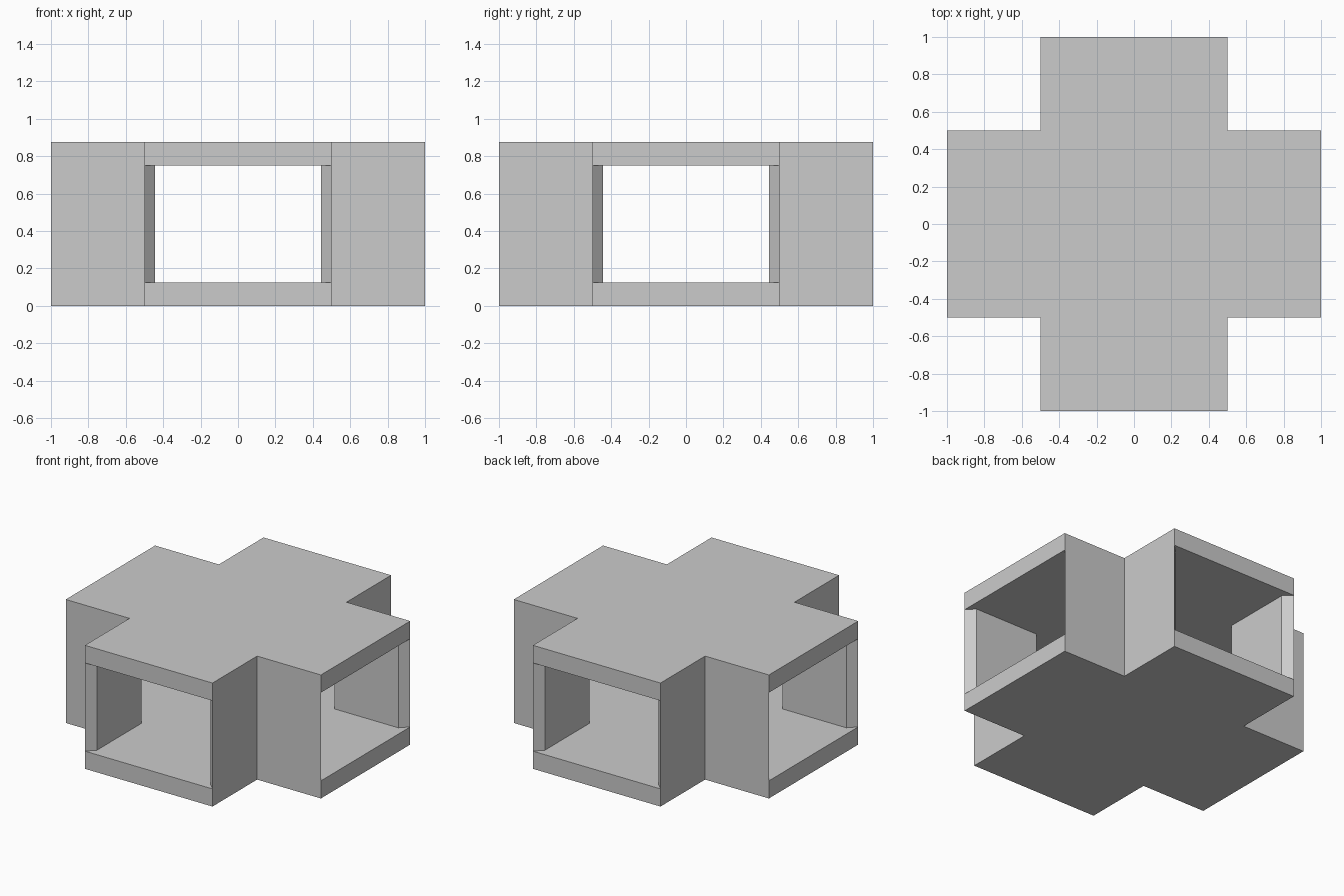
import bpy
import bmesh

if "Cube" in bpy.data.objects:
    bpy.data.objects.remove(bpy.data.objects["Cube"])

ARM, HALF, WALL = 1.0, 0.5, 0.055          # arm reach, half width, wall thickness
LEVELS = (0.0, 0.125, 0.75, 0.875)         # floor bottom/top, ceiling bottom/top


def turn(p, k):
    """Rotate a 2D point by k quarter turns."""
    for _ in range(k):
        p = (-p[1], p[0])
    return p


# Plan outlines: outer cross, and inner corridor with bevelled door jambs
a, h = ARM - WALL, HALF - WALL
outer, inner = [], []
for k in range(4):
    outer += [turn(p, k) for p in ((ARM, -HALF), (ARM, HALF), (HALF, HALF))]
    inner += [turn(p, k) for p in ((a, -h), (ARM, -HALF), (ARM, HALF), (a, h), (h, h))]

bm = bmesh.new()


def ring(points, z):
    return [bm.verts.new((x, y, z)) for x, y in points]


def sides(low, high, skip=lambda i: False):
    n = len(low)
    for i in range(n):
        if not skip(i):
            j = (i + 1) % n
            bm.faces.new((low[i], low[j], high[j], high[i]))


# Outer shell: slab edges all round, wall band left open at the four arm ends
shell = [ring(outer, z) for z in LEVELS]
sides(shell[0], shell[1])
sides(shell[1], shell[2], lambda i: i % 3 == 0)
sides(shell[2], shell[3])
bm.faces.new(shell[0])
bm.faces.new(shell[3])

# Corridor interior: floor, ceiling, walls and jambs
floor, ceiling = ring(inner, LEVELS[1]), ring(inner, LEVELS[2])
bm.faces.new(floor)
bm.faces.new(ceiling)
sides(floor, ceiling, lambda i: i % 5 == 1)

bmesh.ops.remove_doubles(bm, verts=bm.verts[:], dist=1e-4)
bmesh.ops.recalc_face_normals(bm, faces=bm.faces[:])
mesh = bpy.data.meshes.new("crossing_corridor")
bm.to_mesh(mesh)
bm.free()
bpy.context.collection.objects.link(bpy.data.objects.new("crossing_corridor", mesh))
